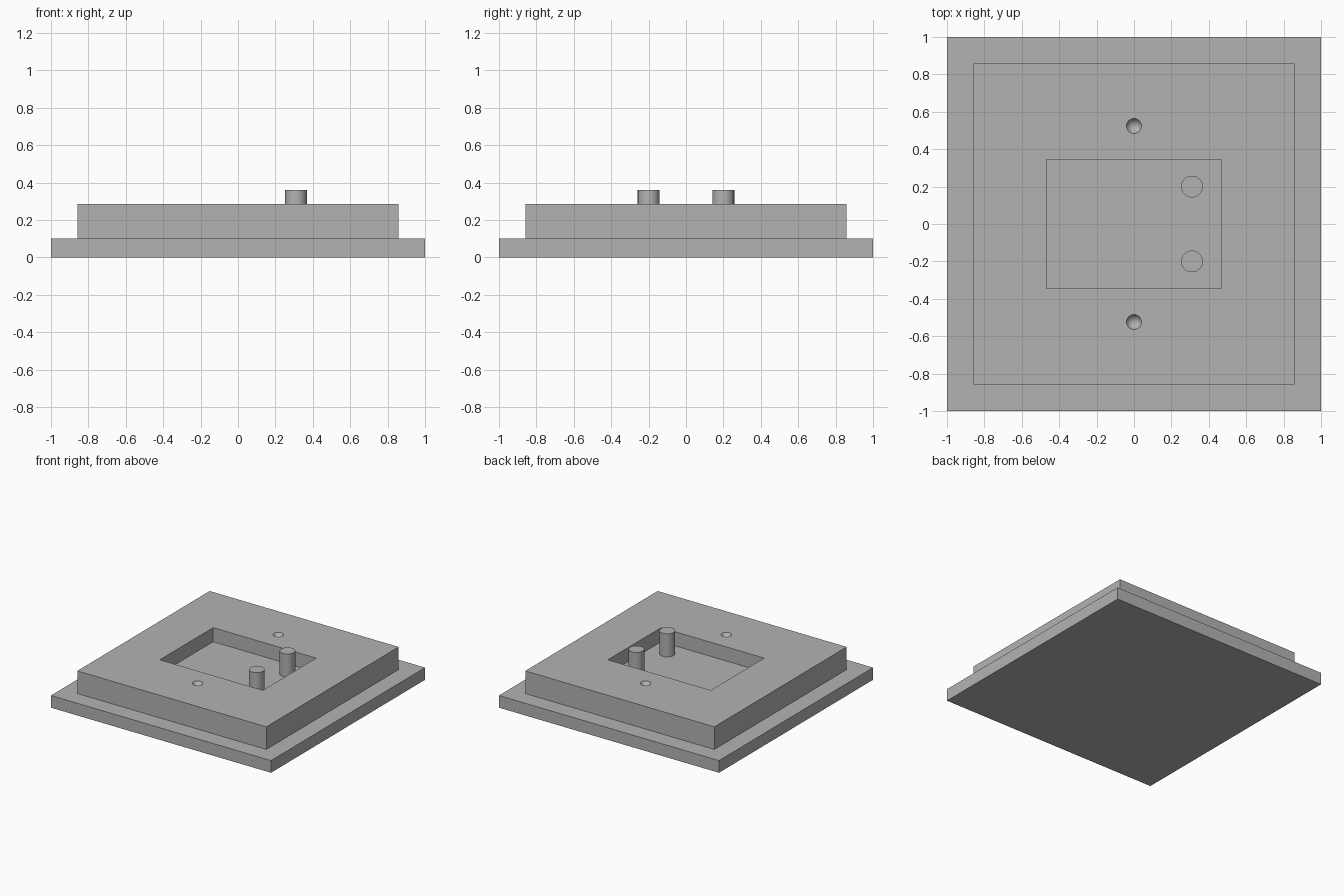
import bpy
import math

if "Cube" in bpy.data.objects:
    bpy.data.objects.remove(bpy.data.objects["Cube"], do_unlink=True)

PLATE_TOP, BLOCK_TOP, PEG_TOP = 0.1, 0.286, 0.36
POCKET_FLOOR = 0.17

grey = bpy.data.materials.new("plain grey")
grey.use_nodes = True
colour = (0.45, 0.45, 0.45, 1)
grey.diffuse_color = colour
grey.node_tree.nodes["Principled BSDF"].inputs["Base Color"].default_value = colour


def finish(name):
    ob = bpy.context.object
    ob.name = name
    ob.data.materials.append(grey)
    bpy.ops.object.transform_apply(location=False, rotation=False, scale=True)
    return ob


def box(name, half_x, half_y, bottom, top):
    bpy.ops.mesh.primitive_cube_add(size=2, location=(0, 0, (bottom + top) / 2))
    bpy.context.object.scale = (half_x, half_y, (top - bottom) / 2)
    return finish(name)


def cone(name, x, y, bottom, top, r_bottom, r_top):
    bpy.ops.mesh.primitive_cone_add(
        vertices=48, radius1=r_bottom, radius2=r_top, depth=top - bottom,
        location=(x, y, (bottom + top) / 2))
    return finish(name)


def smooth(ob):
    bpy.ops.object.select_all(action="DESELECT")
    ob.select_set(True)
    bpy.context.view_layer.objects.active = ob
    bpy.ops.object.shade_smooth_by_angle(angle=math.radians(30))


def cut(target, cutter):
    mod = target.modifiers.new("cut", "BOOLEAN")
    mod.operation, mod.solver, mod.object = "DIFFERENCE", "EXACT", cutter
    cutter.hide_render = True
    bpy.context.view_layer.objects.active = target
    bpy.ops.object.modifier_apply(modifier=mod.name)
    bpy.data.objects.remove(cutter, do_unlink=True)


# Base plate and raised block
box("base_plate", 1, 1, 0, PLATE_TOP)
block = box("raised_block", 0.859, 0.859, PLATE_TOP, BLOCK_TOP)

# Rectangular pocket in the block
cut(block, box("pocket_cutter", 0.468, 0.346, POCKET_FLOOR, BLOCK_TOP + 0.1))

# Conical holes in front of and behind the pocket
depth, radius, extra = 0.07, 0.04, 0.02
for side in (-1, 1):
    cut(block, cone("hole_cutter", 0, side * 0.524, BLOCK_TOP - depth,
                    BLOCK_TOP + extra, 0, radius * (depth + extra) / depth))
smooth(block)

# Two round pegs standing on the pocket floor
for side, name in ((-1, "front_peg"), (1, "back_peg")):
    smooth(cone(name, 0.31, side * 0.2, POCKET_FLOOR, PEG_TOP, 0.058, 0.058))
